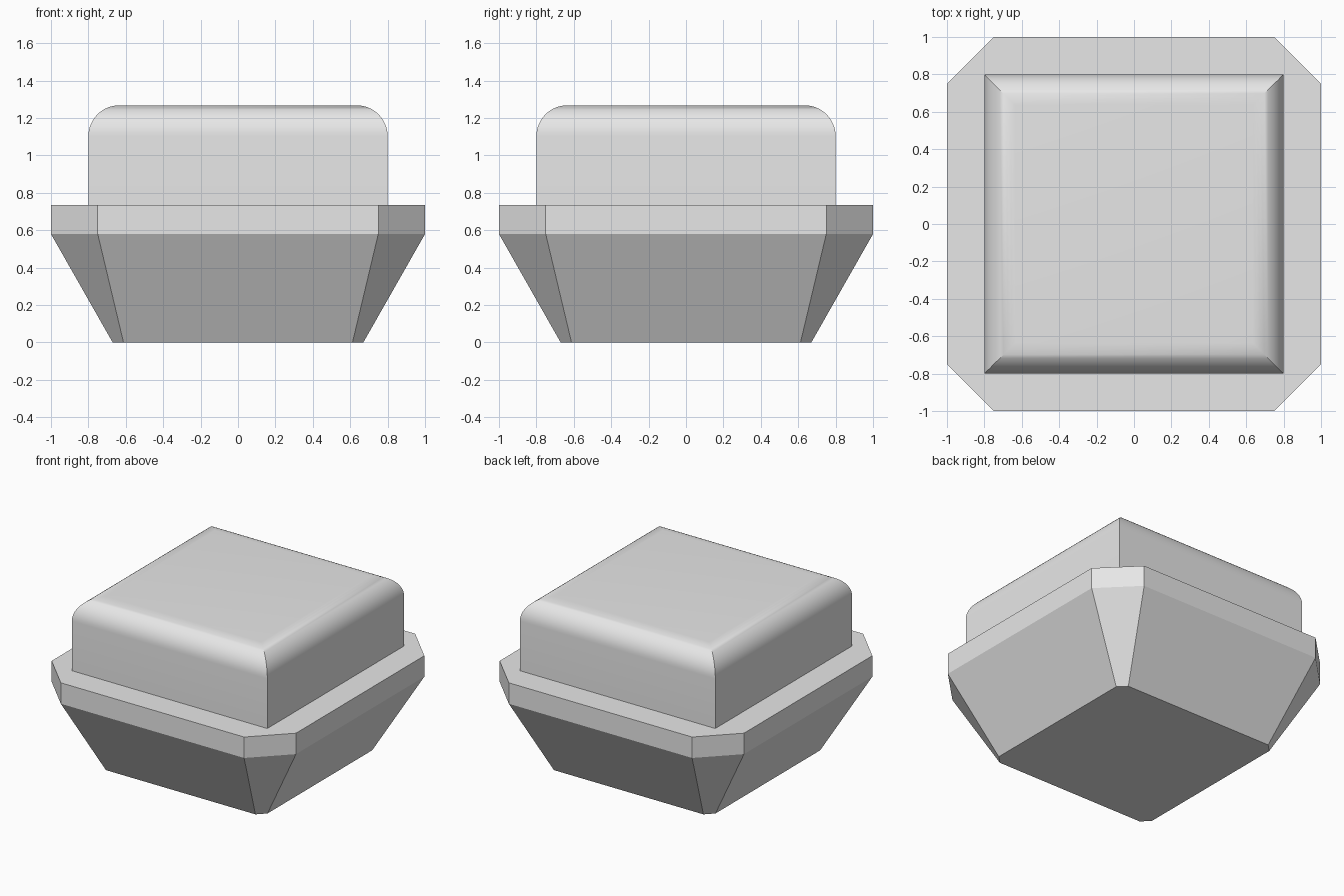
import bpy
import bmesh
import math

cube = bpy.data.objects.get("Cube")
if cube:
    bpy.data.objects.remove(cube, do_unlink=True)

# Single flat material
grey = bpy.data.materials.new("light_grey")
grey.use_nodes = True
colour = (0.8, 0.8, 0.8, 1)
grey.diffuse_color = colour
grey.node_tree.nodes["Principled BSDF"].inputs["Base Color"].default_value = colour


def square(half):
    return [(half, -half), (half, half), (-half, half), (-half, -half)]


def octagon(half, flat):
    """Square outline with cut corners; flat is half the straight edge."""
    quarter = [(half, -flat), (half, flat)]
    points = []
    for _ in range(4):
        points += quarter
        quarter = [(-y, x) for x, y in quarter]
    return points


def loft(name, sections):
    """Join stacked outlines (points, height) into a closed solid."""
    bm = bmesh.new()
    rings = [[bm.verts.new((x, y, z)) for x, y in pts] for pts, z in sections]
    for low, high in zip(rings, rings[1:]):
        count = len(low)
        for i in range(count):
            j = (i + 1) % count
            bm.faces.new((low[i], low[j], high[j], high[i]))
    bm.faces.new(rings[0][::-1])
    bm.faces.new(rings[-1])
    bmesh.ops.recalc_face_normals(bm, faces=bm.faces)
    mesh = bpy.data.meshes.new(name)
    bm.to_mesh(mesh)
    bm.free()
    mesh.materials.append(grey)
    obj = bpy.data.objects.new(name, mesh)
    bpy.context.collection.objects.link(obj)
    return obj


# Tapered base with an upright rim
rim_top = 0.735
loft("tapered_base", [
    (octagon(0.67, 0.612), 0),
    (octagon(1, 0.75), 0.58),
    (octagon(1, 0.75), rim_top),
])

# Square cap with rounded top edges meeting in mitred corners
half, top, radius, steps = 0.8, 1.268, 0.165, 12
sections = [(square(half), rim_top)]
for i in range(steps + 1):
    angle = math.pi / 2 * i / steps
    sections.append((square(half - radius * (1 - math.cos(angle))),
                     top - radius * (1 - math.sin(angle))))
cap = loft("rounded_cap", sections)

bpy.ops.object.select_all(action="DESELECT")
cap.select_set(True)
bpy.context.view_layer.objects.active = cap
bpy.ops.object.shade_smooth_by_angle(angle=math.radians(30))
